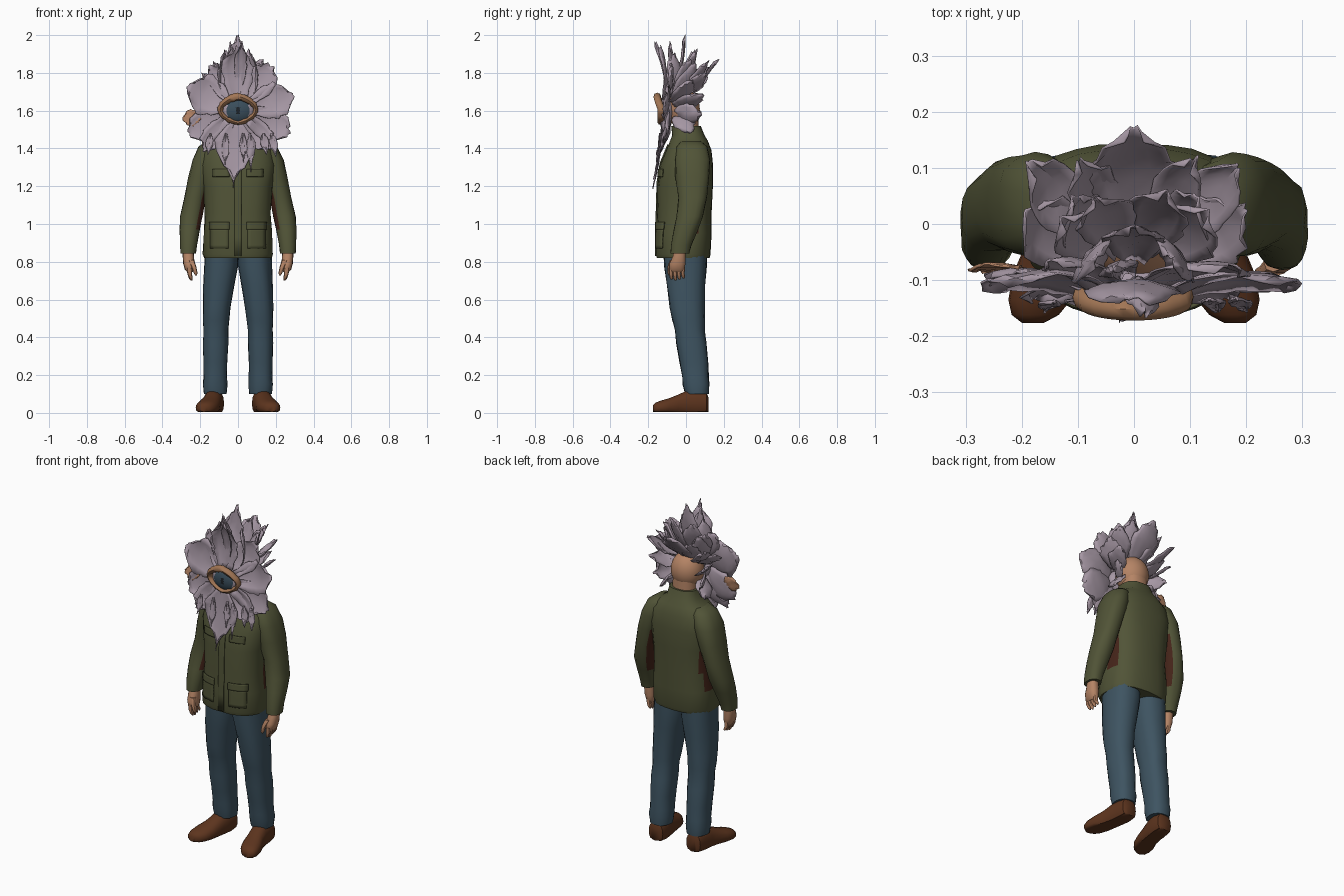
import bpy, bmesh, math, random
from mathutils import Vector

random.seed(7)
cube = bpy.data.objects.get("Cube")
if cube:
    bpy.data.objects.remove(cube, do_unlink=True)


def material(name, *rgb):
    m = bpy.data.materials.new(name)
    m.use_nodes = True
    m.diffuse_color = (*rgb, 1)
    m.node_tree.nodes["Principled BSDF"].inputs["Base Color"].default_value = (*rgb, 1)
    return m


olive = material("olive cloth", .082, .088, .038)
denim = material("blue denim", .048, .088, .12)
lilac = material("pale lilac petal", .38, .31, .37)
skin = material("skin", .46, .23, .13)
lid_skin = material("eyelid skin", .36, .18, .09)
leather = material("brown leather", .11, .035, .013)
lining = material("dark red brown", .06, .018, .010)
iris = material("iris blue", .042, .075, .105)
black = material("pupil black", .012, .016, .02)


def finish(name, bm, mats, angle=45, rule=None):
    bmesh.ops.recalc_face_normals(bm, faces=bm.faces)
    if rule:
        for f in bm.faces:
            f.material_index = rule(f)
    me = bpy.data.meshes.new(name)
    bm.to_mesh(me)
    bm.free()
    for m in mats:
        me.materials.append(m)
    ob = bpy.data.objects.new(name, me)
    bpy.context.collection.objects.link(ob)
    bpy.ops.object.select_all(action='DESELECT')
    ob.select_set(True)
    bpy.context.view_layer.objects.active = ob
    bpy.ops.object.shade_smooth_by_angle(angle=math.radians(angle))
    return ob


def ring_point(a, power):
    c, s = math.cos(a), math.sin(a)
    e = 2 / power
    return math.copysign(abs(c) ** e, c), math.copysign(abs(s) ** e, s)


def loft(name, rings, mats, side=1, n=20, power=2.3, along='z', rule=None, wrinkle=0):
    """Skin a tube through rings (x, y, z, radius, radius)."""
    bm = bmesh.new()
    loops = []
    for x, y, z, r1, r2 in rings:
        loop = []
        for i in range(n):
            u, v = ring_point(math.tau * i / n, power)
            k = 1 + random.uniform(-wrinkle, wrinkle)
            if along == 'z':
                p = (side * (x + r1 * u * k), y + r2 * v * k, z)
            else:
                p = (side * (x + r1 * u), y, max(.006, z + r2 * v))
            loop.append(bm.verts.new(p))
        loops.append(loop)
    for a, b in zip(loops, loops[1:]):
        for i in range(n):
            j = (i + 1) % n
            bm.faces.new((a[i], a[j], b[j], b[i]))
    bm.faces.new(loops[0])
    bm.faces.new(loops[-1])
    return finish(name, bm, mats, rule=rule)


# Jacket body, dark at the sides hidden by the arms
TORSO = [(0, -.015, .82, .18, .14), (0, -.015, .84, .186, .146), (0, -.012, .95, .183, .147),
         (0, -.01, 1.06, .174, .144), (0, -.006, 1.2, .185, .147), (0, .003, 1.31, .198, .142),
         (0, .014, 1.39, .185, .12), (0, .015, 1.44, .135, .1), (0, .012, 1.47, .095, .085),
         (0, .0, 1.52, .085, .078)]


def side_lining(f):
    c = f.calc_center_median()
    return int(abs(f.normal.x) > .85 and 1.0 < c.z < 1.25 and c.y > -.03)


loft("jacket_body", TORSO, [olive, lining], n=28, power=2.6, rule=side_lining, wrinkle=.015)


def front_y(x, z):
    for a, b in zip(TORSO, TORSO[1:]):
        if a[2] <= z <= b[2]:
            t = (z - a[2]) / (b[2] - a[2])
            cy, rx, ry = (a[k] + t * (b[k] - a[k]) for k in (1, 3, 4))
            return cy - ry * max(0, 1 - abs(x / rx) ** 2.6) ** (1 / 2.6)
    return 0


def patch(name, x0, x1, z0, z1, thick=.002):
    """A cloth panel that follows the jacket front."""
    bm = bmesh.new()
    nx, nz = 5, 6
    g = []
    for j in range(nz + 1):
        z = z0 + (z1 - z0) * j / nz
        xs = [x0 + (x1 - x0) * i / nx for i in range(nx + 1)]
        g.append([bm.verts.new((x, front_y(x, z) - thick, z)) for x in xs])
    for j in range(nz):
        for i in range(nx):
            bm.faces.new((g[j][i], g[j][i + 1], g[j + 1][i + 1], g[j + 1][i]))
    ob = finish(name, bm, [olive])
    m = ob.modifiers.new("thickness", 'SOLIDIFY')
    m.thickness = .007
    m.offset = 0


patch("button_placket", -.018, .018, .83, 1.42)
for s, label in ((1, "left"), (-1, "right")):
    patch(label + "_chest_flap", s * .046, s * .134, 1.25, 1.29, .004)
    patch(label + "_hip_pocket", s * .05, s * .145, .87, .98)
    patch(label + "_hip_flap", s * .046, s * .15, .97, 1.01, .005)


# Limbs, one set for each side
SLEEVE = [(.125, .025, 1.44, .04, .05), (.15, .03, 1.41, .058, .08), (.176, .034, 1.34, .066, .094),
          (.2, .035, 1.25, .062, .09), (.226, .035, 1.14, .057, .078), (.247, .02, 1.04, .06, .07),
          (.256, .0, .97, .055, .063), (.262, -.025, .89, .046, .055), (.264, -.032, .845, .041, .05)]
LEG = [(.088, -.005, .87, .088, .115), (.09, -.003, .78, .09, .112), (.1, .0, .68, .083, .103),
       (.112, .006, .56, .074, .092), (.117, .014, .49, .07, .086), (.118, .02, .44, .066, .078),
       (.119, .028, .37, .067, .08), (.12, .042, .27, .064, .076), (.12, .05, .19, .062, .07),
       (.121, .054, .15, .065, .071), (.12, .058, .1, .06, .062)]
SHOE = [(.124, .118, .045, .03, .04), (.124, .108, .05, .046, .06), (.126, .06, .05, .052, .075),
        (.132, .01, .048, .051, .073), (.142, -.04, .04, .053, .058), (.156, -.09, .032, .06, .046),
        (.168, -.135, .027, .056, .038), (.176, -.162, .024, .042, .03), (.18, -.176, .022, .02, .017)]
PALM = [(.264, -.032, .87, .028, .032), (.263, -.036, .83, .03, .034), (.26, -.045, .79, .03, .043),
        (.257, -.048, .76, .025, .041), (.254, -.048, .745, .015, .034)]


def inner_lining(side):
    def rule(f):
        c = f.calc_center_median()
        return int(f.normal.x * side < -.6 and .95 < c.z < 1.25)
    return rule


for s, label in ((1, "left"), (-1, "right")):
    loft(label + "_sleeve", SLEEVE, [olive, lining], s, rule=inner_lining(s), wrinkle=.035)
    loft(label + "_trouser_leg", LEG, [denim], s, wrinkle=.025)
    loft(label + "_shoe", SHOE, [leather], s, along='y', n=18)
    loft(label + "_palm", PALM, [skin], s, n=14)
    for k in range(4):
        y = -.08 + k * .021
        low = .7 + .006 * abs(k - 1)
        loft(f"{label}_finger_{k + 1}", [(.258, y, .768, .014, .011), (.256, y, .735, .012, .01),
             (.249, y + .003, low + .008, .009, .009), (.246, y + .004, low, .004, .004)], [skin], s, n=8)
    loft(label + "_thumb", [(.248, -.07, .81, .016, .015), (.234, -.085, .775, .013, .013),
         (.224, -.088, .74, .01, .01), (.222, -.087, .728, .004, .004)], [skin], s, n=8)


# Head, neck and eye
def ball(name, loc, scale, mats, rule=None):
    bm = bmesh.new()
    bmesh.ops.create_uvsphere(bm, u_segments=32, v_segments=24, radius=1)
    for v in bm.verts:
        x, y, z = v.co
        v.co = Vector((x * scale[0], -z * scale[1], y * scale[2])) + Vector(loc)
    return finish(name, bm, mats, rule=rule)


EYE = Vector((0, -.105, 1.6))
ball("head", (0, -.015, 1.61), (.092, .088, .105), [skin])
loft("neck", [(0, .005, 1.44, .07, .065), (0, 0, 1.58, .07, .065)], [skin])


def eye_colour(f):
    c = f.calc_center_median() - EYE
    r = math.hypot(c.x, c.z)
    return 1 if r < .015 else 0 if r < .062 else 2


ball("eyeball", EYE, (.088, .045, .072), [iris, black, lilac], eye_colour)

bm = bmesh.new()
n, m = 36, 8
lid = []
for i in range(n):
    a = math.tau * i / n
    c, s = math.cos(a), math.sin(a)
    thick = .013 + .006 * max(0, s) + random.uniform(-.003, .003)
    centre = Vector((.094 * c, -.13 - .022 * max(0, s), 1.605 + .07 * s * (1 - .2 * abs(c))))
    row = []
    for k in range(m):
        b = math.tau * k / m
        row.append(bm.verts.new(centre + Vector((c * thick * math.cos(b), .02 * math.sin(b),
                                                 s * thick * math.cos(b)))))
    lid.append(row)
for i in range(n):
    for k in range(m):
        a, b = lid[i], lid[(i + 1) % n]
        bm.faces.new((a[k], a[(k + 1) % m], b[(k + 1) % m], b[k]))
finish("eyelids", bm, [lid_skin])


# Petals: cupped ragged blades between a base and a tip
def petal(name, base, tip, width, cup=.02, point=.5, belly=1.4, mat=lilac, facing=(0, -1, .15)):
    base, tip = Vector(base), Vector(tip)
    axis = tip - base
    side = axis.cross(Vector(facing)).normalized()
    normal = side.cross(axis).normalized()
    bm = bmesh.new()
    rows, cols = 9, 6
    g = []
    for j in range(rows + 1):
        t = j / rows
        w = width / 2 * (.25 * (1 - t) + math.sin(math.pi * min(1, t ** belly * .95 + .02)) ** point)
        row = []
        for i in range(cols + 1):
            u = 2 * i / cols - 1
            edge = abs(u) == 1 or j == rows
            rag = random.uniform(-.05, .05) if edge else 0
            along = t - .1 * u * u * t + rag * t
            p = base + axis * along + side * (u * w * (1 + rag * 2))
            p += normal * (cup * (u * u * .8 - math.sin(math.pi * t)) + random.uniform(-.003, .003))
            row.append(bm.verts.new(p))
        g.append(row)
    for j in range(rows):
        for i in range(cols):
            bm.faces.new((g[j][i], g[j][i + 1], g[j + 1][i + 1], g[j + 1][i]))
    ob = finish(name, bm, [mat], angle=30)
    ob.modifiers.new("thickness", 'SOLIDIFY').thickness = .004


# Front ring: angle, length, width, tip depth
FRONT = [(16, .31, .17, -.1), (54, .3, .15, -.07), (90, .34, .15, -.13), (122, .29, .1, -.06),
         (153, .3, .2, -.1), (205, .29, .17, -.09), (229, .28, .13, -.13), (310, .27, .13, -.13),
         (336, .3, .18, -.1)]
for k, (deg, length, width, y) in enumerate(FRONT):
    a = math.radians(deg)
    c, s = math.cos(a), math.sin(a)
    petal(f"front_petal_{k + 1}", (.07 * c, -.11, 1.6 + .06 * s), (length * c, y, 1.6 + length * s), width,
          point=.42, belly=1.6)
petal("bottom_petal", (-.01, -.12, 1.55), (-.025, -.17, 1.2), .2, cup=.01, point=1.6, belly=.9)
petal("bare_petal", (-.2, -.075, 1.575), (-.295, -.08, 1.55), .08, cup=.005, mat=skin)

# Back fan: tip and width, leaning up and behind the head
FAN = [(0, .17, 1.87, .15), (.11, .12, 1.86, .09), (.19, .11, 1.8, .1), (.13, .02, 1.87, .12),
       (.06, .06, 1.92, .1), (.0, .0, 2.0, .1), (-.07, .05, 1.92, .1), (-.13, .01, 1.86, .1),
       (-.19, .11, 1.8, .1), (-.1, .12, 1.83, .09), (.02, -.16, 1.97, .06), (-.04, -.08, 1.96, .07)]
for k, (x, y, z, w) in enumerate(FAN):
    petal(f"back_petal_{k + 1}", (x * .35, -.06 + .3 * max(y, -.1), 1.63 + .2 * (z - 1.6)), (x, y, z), w,
          cup=.015, point=.65, facing=(-x * 7, -1, .6))

# Side petals turned outward around the head
SIDES = [(.2, .03, 1.76, .12), (.18, .09, 1.68, .1), (.16, .08, 1.58, .1), (.15, .04, 1.49, .1),
         (.11, .05, 1.85, .1), (.07, -.06, 1.9, .1)]
for s, label in ((1, "left"), (-1, "right")):
    for k, (x, y, z, w) in enumerate(SIDES):
        petal(f"{label}_side_petal_{k + 1}", (s * .075, -.06, 1.6 + .25 * (z - 1.6)), (s * x, y, z), w,
              cup=.015, facing=(-s * 1.3, -1, .3))

# Drips hanging from the lower petals
for k, (x, z) in enumerate([(-.16, 1.36), (-.07, 1.31), (.03, 1.33), (.07, 1.28), (.15, 1.37), (.2, 1.36)]):
    petal(f"drip_{k + 1}", (x * .9, -.135, 1.48), (x, -.155, z), .036, cup=.005, point=1.2, belly=1)
